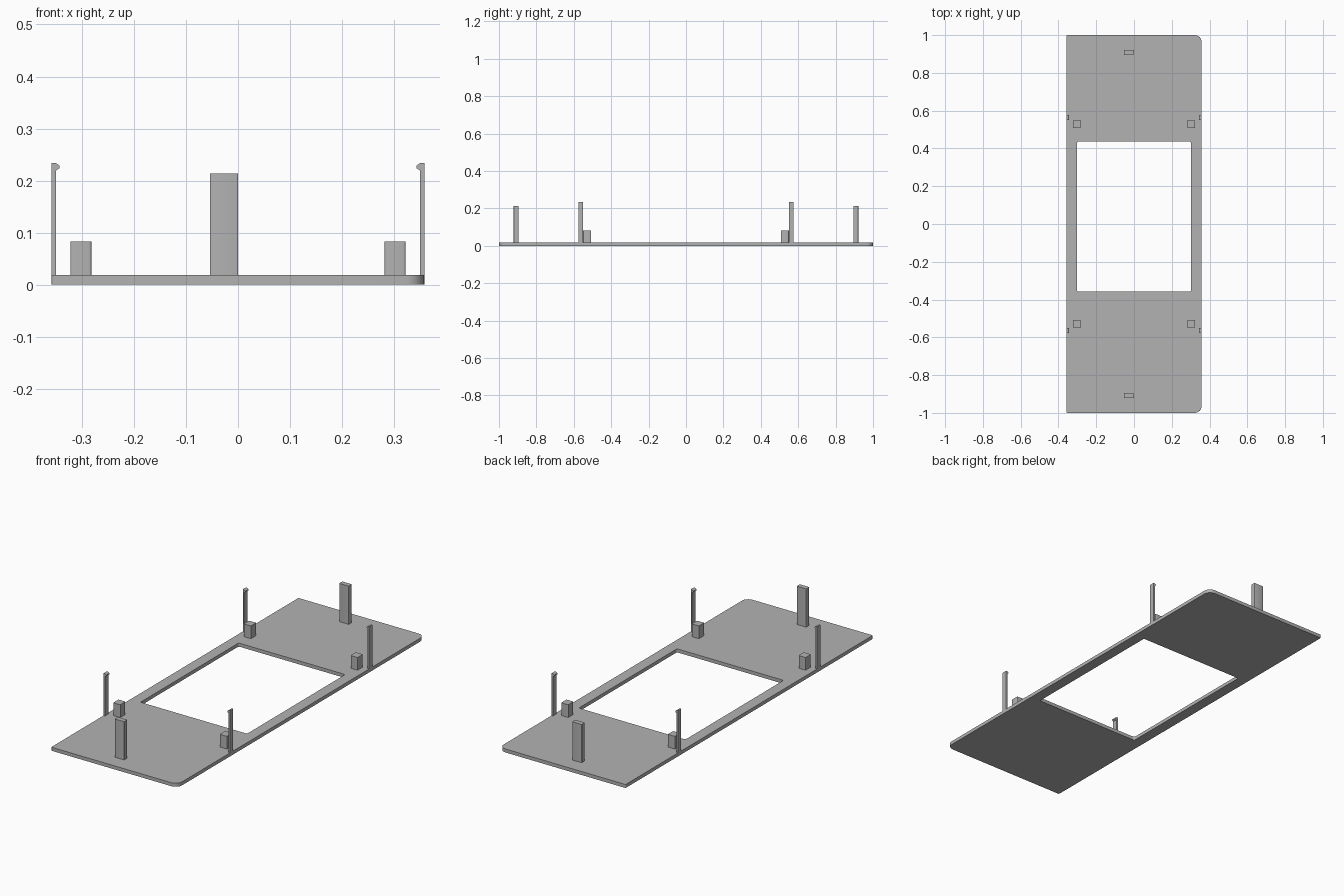
import bpy, bmesh, math

if "Cube" in bpy.data.objects:
    bpy.data.objects.remove(bpy.data.objects["Cube"], do_unlink=True)

GREY = (0.45, 0.45, 0.45, 1)
grey = bpy.data.materials.new("plain grey")
grey.use_nodes = True
grey.diffuse_color = GREY
grey.node_tree.nodes["Principled BSDF"].inputs["Base Color"].default_value = GREY

TOP = 0.018  # plate thickness


def add_object(name, bm):
    bmesh.ops.recalc_face_normals(bm, faces=bm.faces)
    mesh = bpy.data.meshes.new(name)
    bm.to_mesh(mesh)
    bm.free()
    mesh.materials.append(grey)
    obj = bpy.data.objects.new(name, mesh)
    bpy.context.collection.objects.link(obj)
    bpy.ops.object.select_all(action='DESELECT')
    obj.select_set(True)
    bpy.context.view_layer.objects.active = obj
    bpy.ops.object.shade_smooth_by_angle(angle=math.radians(30))
    return obj


def rounded_rect(x0, x1, y0, y1, r_left, r_right, steps=8):
    """Counter-clockwise outline with separate radii on the -x and +x corners."""
    corners = [(x1 - r_right, y1 - r_right, r_right), (x0 + r_left, y1 - r_left, r_left),
               (x0 + r_left, y0 + r_left, r_left), (x1 - r_right, y0 + r_right, r_right)]
    return [(cx + r * math.cos(a), cy + r * math.sin(a))
            for i, (cx, cy, r) in enumerate(corners)
            for a in [math.pi / 2 * (i + s / steps) for s in range(steps + 1)]]


def prism(name, outline, z0, z1):
    bm = bmesh.new()
    face = bm.faces.new([bm.verts.new((x, y, z0)) for x, y in outline])
    new = bmesh.ops.extrude_face_region(bm, geom=[face])["geom"]
    bmesh.ops.translate(bm, vec=(0, 0, z1 - z0),
                        verts=[v for v in new if isinstance(v, bmesh.types.BMVert)])
    return add_object(name, bm)


def plate(name, outer, inner):
    """Ring between two outlines with matching point counts."""
    bm = bmesh.new()
    loops = [[bm.verts.new((x, y, z)) for x, y in pts]
             for pts, z in ((outer, 0), (outer, TOP), (inner, TOP), (inner, 0))]
    n = len(outer)
    for k in range(4):
        a, b = loops[k], loops[(k + 1) % 4]
        for i in range(n):
            j = (i + 1) % n
            bm.faces.new((a[i], a[j], b[j], b[i]))
    return add_object(name, bm)


# Base plate with window opening
plate("base_plate",
      rounded_rect(-0.358, 0.358, -1, 1, 0.006, 0.036),
      rounded_rect(-0.302, 0.302, -0.358, 0.436, 0.008, 0.008))

# Snap clip side profile: thin stem with an inward hook
HOOK = [(0.358, TOP), (0.358, 0.234), (0.351, 0.234), (0.343, 0.229),
        (0.343, 0.224), (0.350, 0.219), (0.350, TOP)]


def clip(name, sx, sy):
    bm = bmesh.new()
    face = bm.faces.new([bm.verts.new((sx * x, sy * 0.550, z)) for x, z in HOOK])
    new = bmesh.ops.extrude_face_region(bm, geom=[face])["geom"]
    bmesh.ops.translate(bm, vec=(0, sy * 0.026, 0),
                        verts=[v for v in new if isinstance(v, bmesh.types.BMVert)])
    return add_object(name, bm)


for sy, end in ((-1, "front"), (1, "back")):
    # Tall flat post near each end
    y0, y1 = sorted((sy * 0.896, sy * 0.921))
    prism(end + "_post", rounded_rect(-0.054, 0, y0, y1, 0.002, 0.002, 3), TOP, 0.214)
    for sx, side in ((-1, "right"), (1, "left")):
        # Short block and snap clip at each side
        y0, y1 = sorted((sy * 0.507, sy * 0.550))
        x0, x1 = sorted((sx * 0.282, sx * 0.322))
        prism(f"{end}_{side}_block", rounded_rect(x0, x1, y0, y1, 0.004, 0.004, 4), TOP, 0.083)
        clip(f"{end}_{side}_clip", sx, sy)
